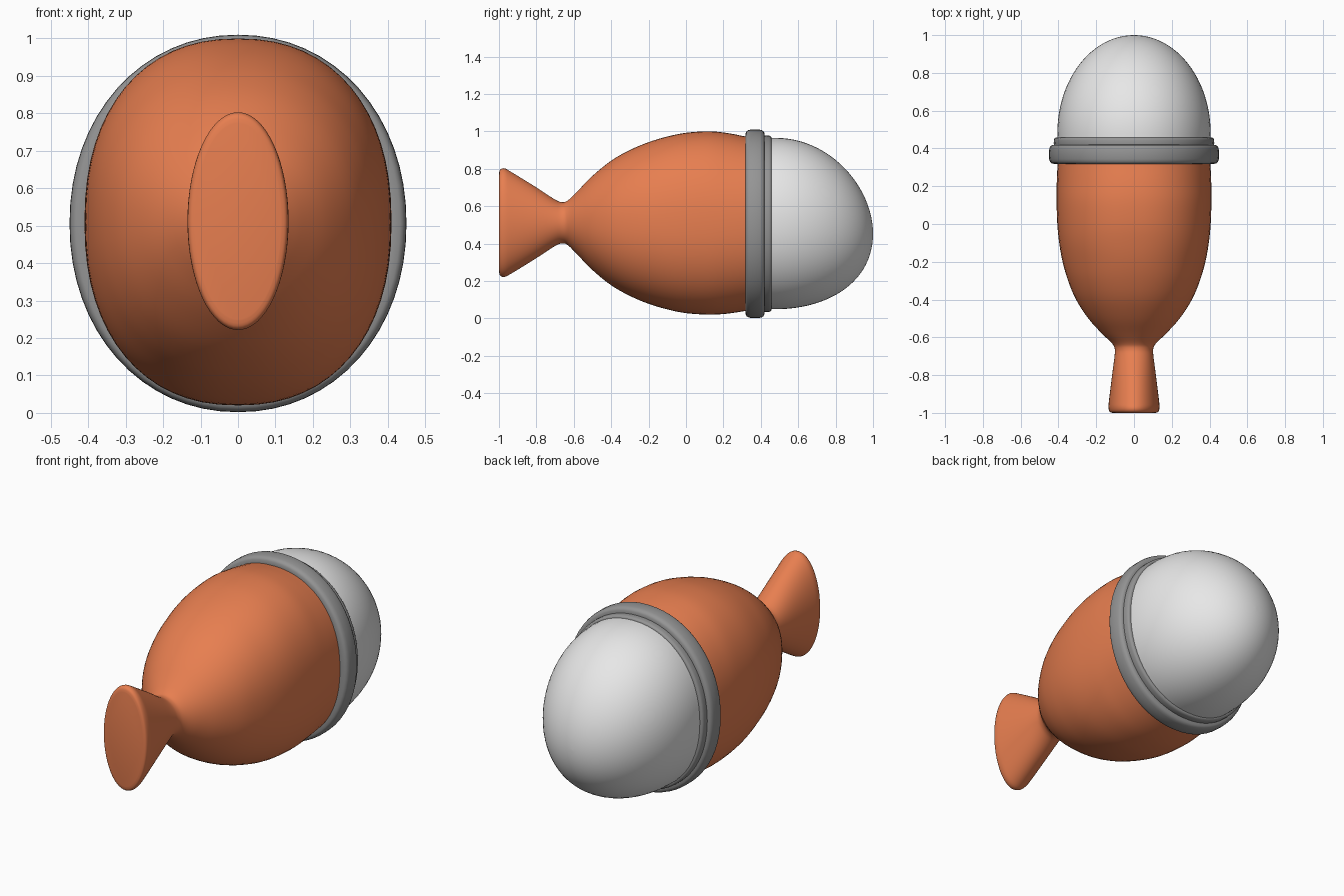
import bpy
import bmesh
import math

cube = bpy.data.objects.get("Cube")
if cube:
    bpy.data.objects.remove(cube, do_unlink=True)

SIDES = 64


def material(name, color):
    mat = bpy.data.materials.new(name)
    mat.use_nodes = True
    mat.diffuse_color = color
    mat.node_tree.nodes["Principled BSDF"].inputs["Base Color"].default_value = color
    return mat


def smooth_path(points, steps=4):
    """Catmull-Rom interpolation through profile stations."""
    result = []
    for i in range(len(points) - 1):
        quad = (points[max(i - 1, 0)], points[i], points[i + 1],
                points[min(i + 2, len(points) - 1)])
        for s in range(steps):
            t = s / steps
            result.append([b + 0.5 * t * (c - a + t * (2 * a - 5 * b + 4 * c - d
                           + t * (3 * (b - c) + d - a))) for a, b, c, d in zip(*quad)])
    return result + [list(points[-1])]


def section(bm, y, half_width, half_height, mid, power):
    """One rounded oval ring of vertices facing along y."""
    ring = []
    for i in range(SIDES):
        a = math.tau * i / SIDES
        c, s = math.cos(a), math.sin(a)
        x = math.copysign(abs(c) ** (2 / power), c) * half_width
        z = math.copysign(abs(s) ** (2 / power), s) * half_height
        ring.append(bm.verts.new((x, y, mid + z)))
    return ring


def loft(name, stations, mat, closed=False):
    """Skin ovals (y, half width, half height, middle z, power) into a solid or hoop."""
    bm = bmesh.new()
    rings = [section(bm, *s) for s in stations]
    pairs = list(zip(rings, rings[1:]))
    if closed:
        pairs.append((rings[-1], rings[0]))
    else:
        bm.faces.new(rings[0])
        bm.faces.new(rings[-1])
    for a, b in pairs:
        for i in range(SIDES):
            j = (i + 1) % SIDES
            bm.faces.new((a[i], a[j], b[j], b[i]))
    bmesh.ops.recalc_face_normals(bm, faces=bm.faces)
    mesh = bpy.data.meshes.new(name)
    bm.to_mesh(mesh)
    bm.free()
    obj = bpy.data.objects.new(name, mesh)
    bpy.context.collection.objects.link(obj)
    mesh.materials.append(mat)
    bpy.ops.object.select_all(action="DESELECT")
    obj.select_set(True)
    bpy.context.view_layer.objects.active = obj
    bpy.ops.object.shade_smooth_by_angle(angle=math.radians(40))


def hoop(name, y0, y1, half_width, half_height, depth, mat):
    """Oval hoop with a rounded rectangular cross-section."""
    mid_y, half_y = (y0 + y1) / 2, (y1 - y0) / 2
    stations = []
    for i in range(20):
        a = math.tau * i / 20
        c, s = math.cos(a), math.sin(a)
        y = mid_y + half_y * math.copysign(abs(c) ** 0.6, c)
        inset = depth / 2 * (1 - math.copysign(abs(s) ** 0.6, s))
        stations.append((y, half_width - inset, half_height - inset, 0.506, 2.08))
    loft(name, stations, mat, closed=True)


orange = material("warm orange", (0.80, 0.21, 0.08, 1))
grey = material("mid grey", (0.30, 0.30, 0.30, 1))
white = material("soft white", (0.80, 0.80, 0.80, 1))

# Body with pinched neck and flared tail
body = [
    (-1.0, 0.115, 0.262, 0.512, 2),
    (-0.993, 0.13, 0.284, 0.512, 2),
    (-0.97, 0.135, 0.29, 0.512, 2),
    (-0.93, 0.132, 0.269, 0.511, 2),
    (-0.80, 0.116, 0.189, 0.511, 2),
    (-0.70, 0.103, 0.124, 0.511, 2),
    (-0.66, 0.102, 0.11, 0.511, 2),
    (-0.63, 0.118, 0.121, 0.511, 2),
    (-0.58, 0.17, 0.17, 0.51, 2.05),
    (-0.50, 0.242, 0.252, 0.51, 2.1),
    (-0.40, 0.307, 0.333, 0.51, 2.15),
    (-0.30, 0.349, 0.39, 0.51, 2.2),
    (-0.20, 0.378, 0.432, 0.51, 2.2),
    (-0.10, 0.396, 0.462, 0.51, 2.25),
    (0.0, 0.406, 0.482, 0.51, 2.25),
    (0.12, 0.41, 0.49, 0.51, 2.25),
    (0.22, 0.409, 0.483, 0.508, 2.2),
    (0.32, 0.404, 0.466, 0.506, 2.2),
    (0.42, 0.395, 0.45, 0.505, 2.2),
]
loft("body", smooth_path(body), orange)

# Collar and its thin lip
hoop("collar", 0.318, 0.42, 0.45, 0.504, 0.07, grey)
hoop("collar_lip", 0.40, 0.458, 0.425, 0.472, 0.04, grey)

# Domed cap: a half ellipsoid whose tip sinks a little
dome = [(0.40, 0.405, 0.457, 0.507, 2.1)]
for k in range(25):
    a = math.radians(89.8) * k / 24
    s, c = math.sin(a), math.cos(a)
    dome.append((0.48 + 0.52 * s, 0.406 * c, 0.458 * c, 0.507 - 0.055 * s * s, 2.1 - 0.1 * s))
loft("dome", dome, white)
